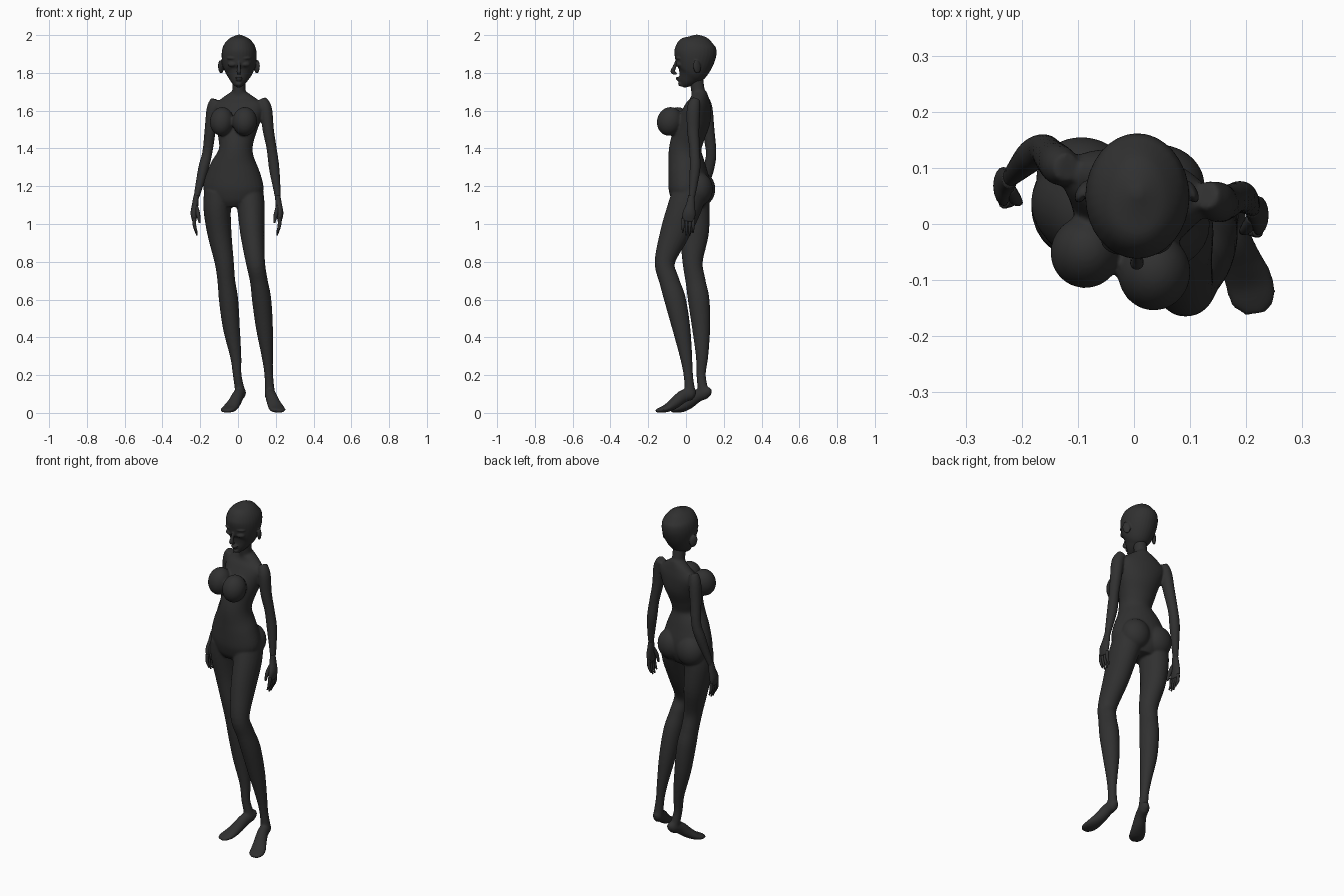
import bpy, bmesh, math
from mathutils import Vector, Matrix

if "Cube" in bpy.data.objects:
    bpy.data.objects.remove(bpy.data.objects["Cube"])

charcoal = bpy.data.materials.new("charcoal")
charcoal.use_nodes = True
charcoal.diffuse_color = (0.03, 0.03, 0.03, 1)
charcoal.node_tree.nodes["Principled BSDF"].inputs["Base Color"].default_value = charcoal.diffuse_color


def spline(points, steps):
    """Catmull-Rom samples through a list of tuples."""
    pts = [Vector(p) for p in points]
    pts = [pts[0]] + pts + [pts[-1]]
    out = []
    for a, b, c, d in zip(pts, pts[1:], pts[2:], pts[3:]):
        for i in range(steps):
            t = i / steps
            out.append((2 * b + (c - a) * t + (2 * a - 5 * b + 4 * c - d) * t * t
                        + (3 * b - a - 3 * c + d) * t ** 3) / 2)
    return out + [pts[-1]]


def loft(bm, path, radii, side=(1, 0, 0), sides=24, steps=5):
    """Closed tube with elliptical rings set across a smooth path."""
    centres, sizes = spline(path, steps), spline(radii, steps)
    last = len(centres) - 1
    rings = []
    for i, (centre, size) in enumerate(zip(centres, sizes)):
        tangent = (centres[min(i + 1, last)] - centres[max(i - 1, 0)]).normalized()
        u = Vector(side)
        u = (u - tangent * u.dot(tangent)).normalized()
        v = tangent.cross(u)
        ring = []
        for k in range(sides):
            angle = math.tau * k / sides
            ring.append(bm.verts.new(centre + u * math.cos(angle) * size.x
                                     + v * math.sin(angle) * size.y))
        rings.append(ring)
    for low, high in zip(rings, rings[1:]):
        for k in range(sides):
            n = (k + 1) % sides
            bm.faces.new((low[k], low[n], high[n], high[k]))
    bm.faces.new(rings[0][::-1])
    bm.faces.new(rings[-1])


def blob(bm, centre, size, yaw=0, tilt=0):
    """Ellipsoid."""
    matrix = (Matrix.Translation(centre) @ Matrix.Rotation(math.radians(yaw), 4, 'Z')
              @ Matrix.Rotation(math.radians(tilt), 4, 'X') @ Matrix.Diagonal((*size, 1)))
    bmesh.ops.create_uvsphere(bm, u_segments=24, v_segments=16, radius=1, matrix=matrix)


def finish(bm, name, voxel=None, smoothing=0):
    """Turn the bmesh into an object, optionally fused into one skin."""
    bmesh.ops.recalc_face_normals(bm, faces=bm.faces)
    for face in bm.faces:
        face.smooth = True
    mesh = bpy.data.meshes.new(name)
    bm.to_mesh(mesh)
    bm.free()
    mesh.materials.append(charcoal)
    obj = bpy.data.objects.new(name, mesh)
    bpy.context.collection.objects.link(obj)
    if voxel:
        fuse = obj.modifiers.new("fuse", 'REMESH')
        fuse.mode = 'VOXEL'
        fuse.voxel_size = voxel
        fuse.use_smooth_shade = True
        soften = obj.modifiers.new("soften", 'SMOOTH')
        soften.factor = 0.5
        soften.iterations = smoothing
    return obj


# Torso, turned slightly so its left side leads
body = bmesh.new()
turn = math.radians(-13)
torso_path = [(-.025, .02, 1.09), (-.025, .02, 1.13), (-.024, .018, 1.2), (-.02, .005, 1.3),
              (-.012, -.005, 1.39), (-.008, .015, 1.47), (0, .045, 1.55),
              (.004, .065, 1.62), (.005, .072, 1.66), (.005, .07, 1.7)]
torso_radii = [(.09, .07), (.14, .095), (.162, .108), (.132, .098), (.09, .086),
               (.1, .085), (.12, .083), (.135, .065), (.1, .048), (.04, .038)]
loft(body, torso_path, torso_radii, (math.cos(turn), math.sin(turn), 0), sides=32)

# Neck
loft(body, [(.005, .07, 1.62), (.005, .064, 1.7), (.005, .05, 1.79)],
     [(.05, .04), (.036, .036), (.036, .038)])

# Breasts and buttocks
blob(body, (-.086, -.05, 1.543), (.063, .064, .077), -20, -14)
blob(body, (.036, -.086, 1.543), (.065, .068, .077), -5, -14)
blob(body, (-.09, .08, 1.185), (.085, .075, .09), -10)
blob(body, (.047, .07, 1.185), (.08, .072, .088), -10)

# Legs: the left knee bends forward, the right leg stays straighter
leg_radii = [(.08, .09), (.073, .09), (.064, .078), (.051, .054), (.047, .053), (.051, .057),
             (.045, .048), (.03, .033), (.023, .025), (.027, .028)]
left_leg = [(.055, .02, 1.17), (.069, -.01, 1.08), (.076, -.06, .95), (.092, -.112, .8),
            (.11, -.089, .7), (.125, -.058, .6), (.14, -.025, .45), (.155, 0, .3),
            (.163, .012, .2), (.168, .022, .11)]
right_leg = [(-.1, .03, 1.17), (-.11, .035, 1.08), (-.098, .043, .95), (-.073, .035, .8),
             (-.062, .05, .7), (-.05, .067, .6), (-.035, .08, .45), (-.012, .085, .3),
             (-.004, .08, .2), (.012, .093, .11)]
for leg in (left_leg, right_leg):
    loft(body, leg, leg_radii)

# Feet on raised heels
foot_radii = [(.012, .015), (.027, .032), (.03, .034), (.036, .03), (.043, .022),
              (.04, .014), (.02, .008)]
left_foot = [(.167, .052, .1), (.168, .032, .102), (.175, -.015, .088), (.189, -.06, .052),
             (.204, -.1, .026), (.213, -.137, .015), (.217, -.16, .01)]
right_foot = [(.027, .132, .105), (.017, .11, .108), (0, .06, .09), (-.02, .018, .053),
              (-.042, -.02, .026), (-.058, -.054, .015), (-.068, -.074, .01)]
for foot in (left_foot, right_foot):
    heading = Vector(foot[-1]) - Vector(foot[0])
    loft(body, foot, foot_radii, heading.cross((0, 0, 1)))

# Arms
arm_radii = [(.024, .026), (.033, .036), (.03, .033), (.027, .028), (.028, .029),
             (.021, .022), (.014, .017)]
left_arm = [(.128, .052, 1.66), (.147, .04, 1.61), (.16, .038, 1.5), (.178, .045, 1.4),
            (.191, .048, 1.3), (.204, .038, 1.2), (.212, .028, 1.13)]
right_arm = [(-.12, .1, 1.66), (-.133, .105, 1.61), (-.147, .118, 1.5), (-.162, .133, 1.38),
             (-.182, .122, 1.3), (-.206, .098, 1.2), (-.223, .08, 1.13)]
for arm in (left_arm, right_arm):
    loft(body, arm, arm_radii)
finish(body, "body", .006, 7)

# Hands: palm, four curled fingers and a thumb
for name, wrist, sign in (("left_hand", left_arm[-1], 1), ("right_hand", right_arm[-1], -1)):
    hand = bmesh.new()
    start = Vector(wrist)

    def reach(out, forward, down):
        return start + Vector((sign * out, -forward, -down))

    loft(hand, [reach(-.002, 0, -.02), reach(.004, .004, .03), reach(.01, .012, .075),
                reach(.008, .016, .115)],
         [(.014, .016), (.017, .024), (.018, .034), (.011, .032)], sides=16)
    for finger in range(4):
        across = finger * .018 - .012
        length = .175 + (.015 if finger in (1, 2) else 0)
        loft(hand, [reach(.008, across, .1), reach(.007, across + .002, .14),
                    reach(-.006, across + .003, length)],
             [(.01, .0095), (.009, .0085), (.004, .004)], sides=10, steps=4)
    loft(hand, [reach(0, .015, .035), reach(-.012, .036, .08), reach(-.02, .042, .125)],
         [(.011, .012), (.011, .011), (.005, .005)], sides=10, steps=4)
    finish(hand, name)

# Head: skull and jaw in one loft
head = bmesh.new()
skull_path = [(.004, -.02, 1.728), (.004, -.005, 1.75), (.005, .015, 1.78), (.006, .03, 1.81),
              (.006, .043, 1.86), (.006, .05, 1.91), (.006, .052, 1.95), (.006, .055, 1.983),
              (.006, .055, 2.002)]
skull_radii = [(.014, .012), (.036, .036), (.057, .06), (.076, .084), (.09, .103),
               (.092, .112), (.08, .1), (.05, .066), (.008, .008)]
loft(head, skull_path, skull_radii, sides=32)

# Nose, lips and chin
loft(head, [(.005, -.05, 1.86), (.005, -.062, 1.83), (.005, -.07, 1.806), (.005, -.05, 1.795)],
     [(.007, .008), (.009, .01), (.013, .012), (.01, .006)], sides=12)
blob(head, (.005, -.043, 1.773), (.02, .013, .006))
blob(head, (.005, -.039, 1.763), (.017, .012, .006))
blob(head, (.005, -.025, 1.742), (.018, .017, .014))

# Closed eyelids, brows and ears
for sign in (-1, 1):
    blob(head, (.005 + sign * .038, -.038, 1.845), (.023, .014, .013), sign * 22)
    blob(head, (.005 + sign * .038, -.038, 1.878), (.028, .016, .008), sign * 22)
    blob(head, (.005 + sign * .096, .058, 1.832), (.011, .022, .036), sign * 30, 10)
finish(head, "head", .004, 3)
